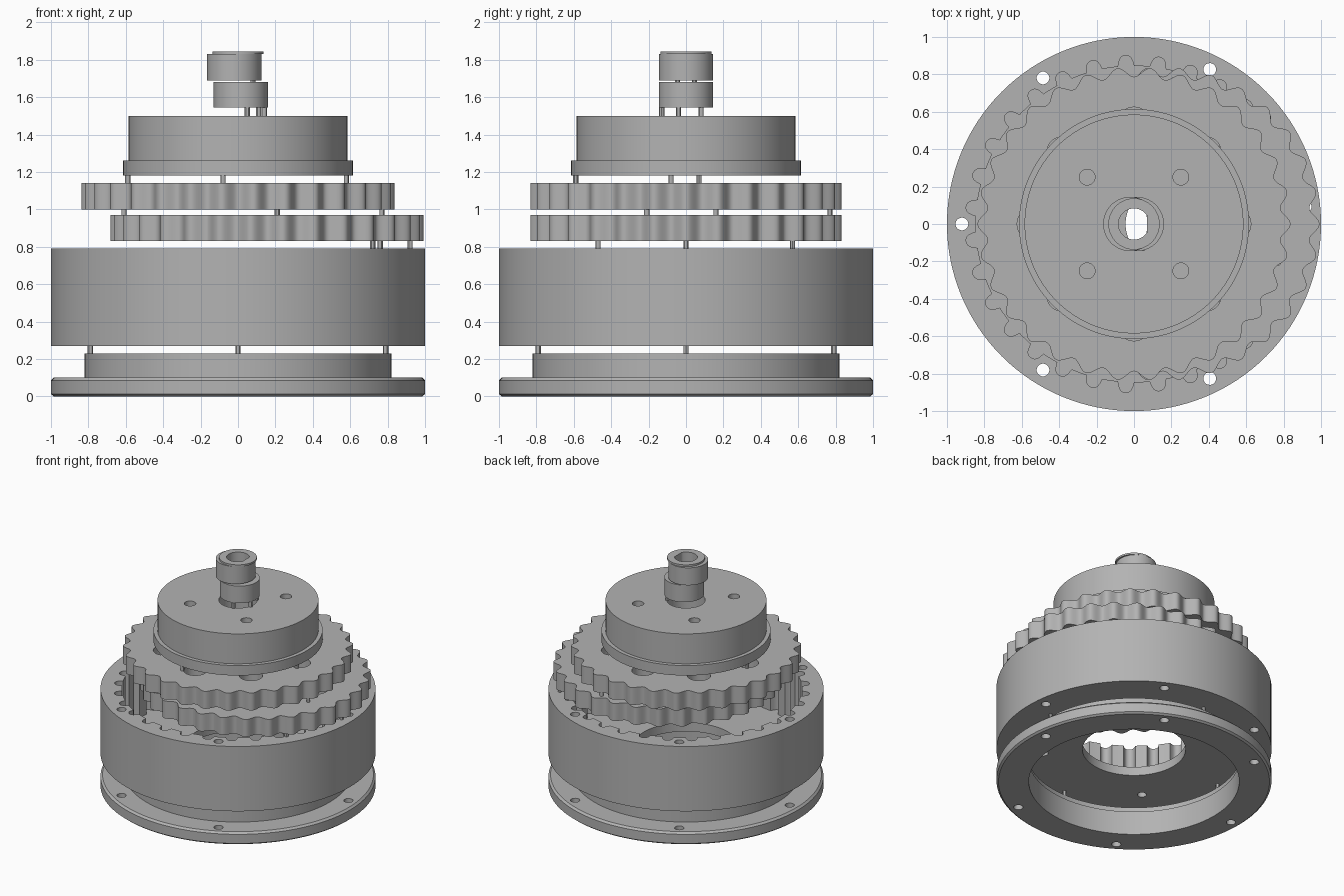
import bpy, bmesh
from math import sin, cos, pi, tau, radians, sqrt

cube = bpy.data.objects.get("Cube")
if cube:
    bpy.data.objects.remove(cube, do_unlink=True)

GREY = (0.45, 0.45, 0.45, 1)
metal = bpy.data.materials.new("machined grey")
metal.use_nodes = True
metal.diffuse_color = GREY
metal.node_tree.nodes["Principled BSDF"].inputs["Base Color"].default_value = GREY


def polar(radius_at, steps, cx=0, cy=0):
    """Closed outline from a radius function of angle."""
    out = []
    for i in range(steps):
        a = tau * i / steps
        r = radius_at(a)
        out.append((cx + r * cos(a), cy + r * sin(a)))
    return out


def circle(r, cx=0, cy=0, steps=96):
    return polar(lambda a: r, steps, cx, cy)


def ring_of(count, r, hole, start=0, step=None):
    step = step or tau / count
    return [circle(hole, r * cos(start + i * step), r * sin(start + i * step), 32)
            for i in range(count)]


def solid(name, prisms):
    """One object from a list of (outline, bottom, top) prisms."""
    bm = bmesh.new()
    for outline, z0, z1 in prisms:
        low = [bm.verts.new((x, y, z0)) for x, y in outline]
        high = [bm.verts.new((x, y, z1)) for x, y in outline]
        bm.faces.new(low[::-1])
        bm.faces.new(high)
        for i in range(len(low)):
            j = (i + 1) % len(low)
            bm.faces.new((low[i], low[j], high[j], high[i]))
    return finish(name, bm)


def lathe(name, profile, steps=128, cx=0):
    """Closed (radius, height) profile turned about the vertical axis."""
    bm = bmesh.new()
    rings = []
    for i in range(steps):
        a = tau * i / steps
        rings.append([bm.verts.new((cx + r * cos(a), r * sin(a), z)) for r, z in profile])
    n = len(profile)
    for i in range(steps):
        p, q = rings[i], rings[(i + 1) % steps]
        for k in range(n):
            m = (k + 1) % n
            bm.faces.new((p[k], q[k], q[m], p[m]))
    bmesh.ops.recalc_face_normals(bm, faces=bm.faces)
    return finish(name, bm)


def finish(name, bm):
    mesh = bpy.data.meshes.new(name)
    bm.to_mesh(mesh)
    bm.free()
    mesh.materials.append(metal)
    obj = bpy.data.objects.new(name, mesh)
    bpy.context.collection.objects.link(obj)
    return obj


def select(obj):
    bpy.ops.object.select_all(action="DESELECT")
    obj.select_set(True)
    bpy.context.view_layer.objects.active = obj


def cut(obj, prisms):
    """Subtract prisms from the object, then remove the cutter."""
    cutter = solid("cutter", prisms)
    cutter.hide_render = True
    mod = obj.modifiers.new("cut", "BOOLEAN")
    mod.operation, mod.solver, mod.object = "DIFFERENCE", "EXACT", cutter
    select(obj)
    bpy.ops.object.modifier_apply(modifier=mod.name)
    bpy.data.objects.remove(cutter, do_unlink=True)


PINS = 31
PITCH = tau / PINS
parts = []

# Six screw holes, five pin pitches apart, shared by cap and housing
screw_holes = ring_of(6, 0.92, 0.034, pi - 15 * PITCH, 5 * PITCH)

# End cap with raised collar and open bore
cap = lathe("end_cap", [(0.765, 0), (0.985, 0), (1, 0.012), (1, 0.085), (0.985, 0.1),
                        (0.82, 0.1), (0.82, 0.23), (0.775, 0.23), (0.775, 0.19),
                        (0.765, 0.19)])
cut(cap, [(h, -0.1, 0.2) for h in screw_holes])
parts.append(cap)


# Housing: pocketed cavity, floor with a central opening
def pocket_radius(a):
    d = (a + PITCH / 2) % PITCH - PITCH / 2
    centre, size = 0.865, 0.037
    inside = size ** 2 - (centre * sin(d)) ** 2
    return max(0.845, centre * cos(d) + sqrt(inside)) if inside > 0 else 0.845


housing = solid("housing", [(circle(1, steps=128), 0.27, 0.79)])
cut(housing, [(polar(pocket_radius, PINS * 24), 0.34, 0.9)])
cut(housing, [(h, 0.1, 0.9) for h in screw_holes]
    + [(circle(0.375), 0.1, 0.5)]
    + [(h, 0.1, 0.5) for h in ring_of(4, 0.66, 0.033, pi / 4)])
parts.append(housing)

# Two lobed discs, the lower one shifted sideways
for name, cx, z0, z1 in (("lower_lobed_disc", 0.155, 0.83, 0.97),
                         ("upper_lobed_disc", 0, 1.0, 1.14)):
    disc = solid(name, [(polar(lambda a: 0.812 + 0.025 * cos(30 * a), 480, cx), z0, z1)])
    holes = [circle(0.2, cx)] + ring_of(8, 0.54, 0.085)[:]
    holes = [holes[0]] + [[(x + cx, y) for x, y in h] for h in holes[1:]]
    cut(disc, [(h, z0 - 0.1, z1 + 0.1) for h in holes])
    parts.append(disc)

# Output hub with a flange, bore and four blind holes
hub = lathe("output_hub", [(0.14, 1.18), (0.615, 1.18), (0.615, 1.26), (0.585, 1.26),
                           (0.585, 1.5), (0.14, 1.5)])
cut(hub, [(h, 1.32, 1.6) for h in ring_of(4, 0.354, 0.042, pi / 4)])
parts.append(hub)

# Eccentric shaft in two halves, sharing a flat-sided bore
bore = [(min(x, 0.07), y) for x, y in circle(0.083, steps=64)]
lower_cam = solid("lower_cam", [(circle(0.145, 0.015), 1.545, 1.682)])
upper_cam = solid("upper_cam", [(circle(0.145, -0.02), 1.69, 1.83)])
lip = solid("shaft_lip", [(circle(0.137), 1.83, 1.845)])
for obj in (lower_cam, upper_cam, lip):
    cut(obj, [(bore, 1.4, 2)])
    parts.append(obj)

# Thin spacer rods standing in the gaps
gaps = {
    "cap": (0.23, 0.27, [(0.79, 0), (0, 0.79), (-0.79, 0), (0, -0.79)]),
    "housing": (0.79, 0.83, [(0.92, 0), (0.72, 0.57), (0.76, -0.47)]),
    "disc": (0.97, 1.0, [(0.21, 0.77), (0.77, -0.21), (-0.61, 0.16)]),
    "hub": (1.14, 1.18, [(-0.08, -0.59), (0.58, -0.08), (-0.59, 0.07)]),
    "shaft": (1.5, 1.545, [(0.05, -0.13), (0.14, -0.04), (0.11, 0.08)]),
    "cam": (1.682, 1.69, [(0.08, 0.045), (0.08, -0.045)]),
}
for name, (z0, z1, spots) in gaps.items():
    parts.append(solid(name + "_spacer_rods",
                       [(circle(0.014, x, y, 12), z0, z1) for x, y in spots]))

for obj in parts:
    select(obj)
    bpy.ops.object.shade_smooth_by_angle(angle=radians(30))
